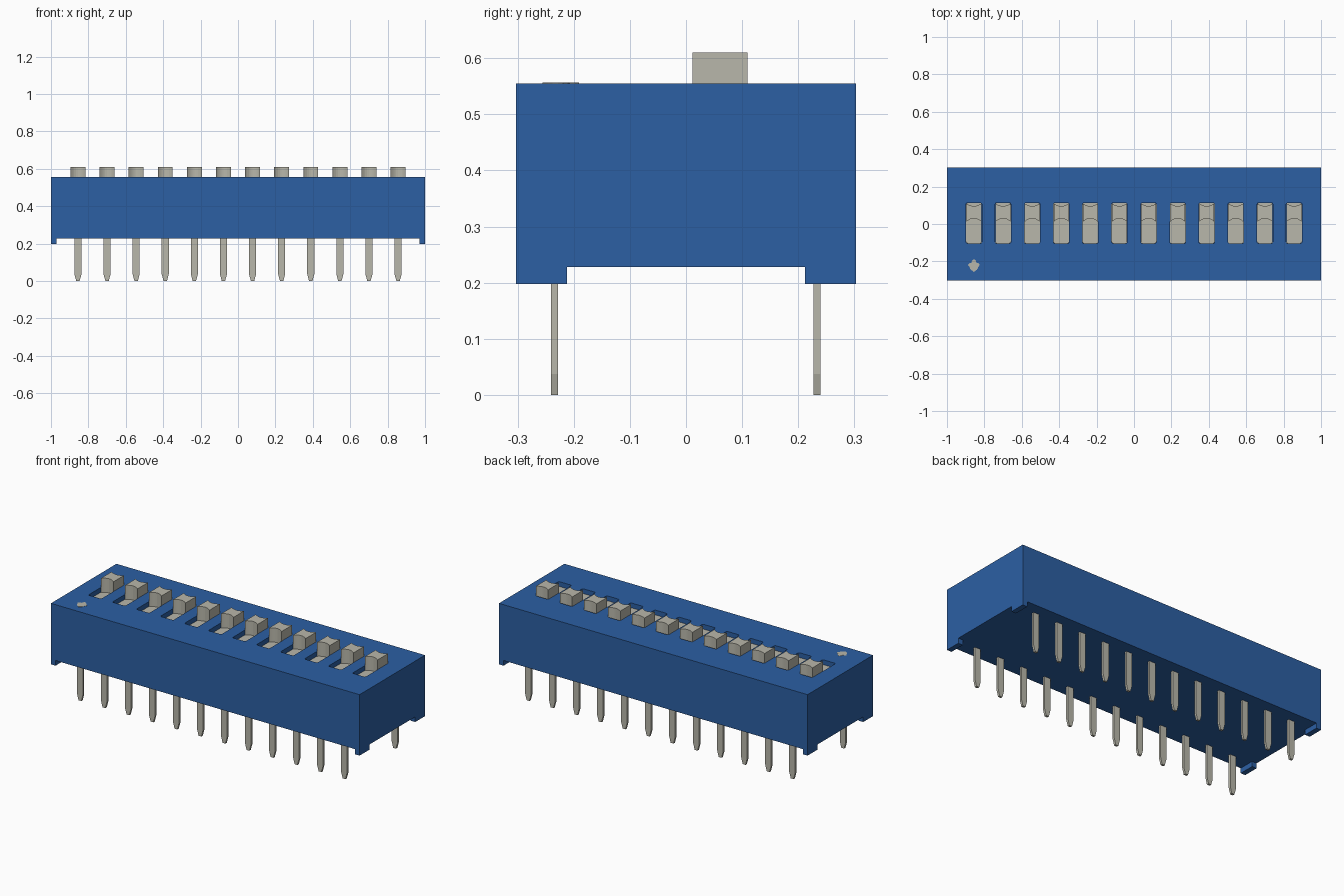
import bpy, bmesh, math

cube = bpy.data.objects.get("Cube")
if cube:
    bpy.data.objects.remove(cube, do_unlink=True)

COUNT, PITCH = 12, 0.1556
XS = [(i - (COUNT - 1) / 2) * PITCH for i in range(COUNT)]
TOP, FLOOR = 0.555, 0.527


def material(name, rgb):
    m = bpy.data.materials.new(name)
    m.use_nodes = True
    m.diffuse_color = (*rgb, 1)
    m.node_tree.nodes["Principled BSDF"].inputs["Base Color"].default_value = (*rgb, 1)
    return m


BLUE = material("blue_plastic", (0.025, 0.115, 0.370))
GREY = material("warm_grey", (0.485, 0.475, 0.405))


def prism(bm, outline, lo, hi, place):
    """Extrude a 2D outline from lo to hi; place maps (a, b, depth) to xyz."""
    rings = [[bm.verts.new(place(a, b, d)) for a, b in outline] for d in (lo, hi)]
    n = len(outline)
    faces = [bm.faces.new(rings[0][::-1]), bm.faces.new(rings[1])]
    for i in range(n):
        j = (i + 1) % n
        faces.append(bm.faces.new((rings[0][i], rings[0][j], rings[1][j], rings[1][i])))
    bmesh.ops.recalc_face_normals(bm, faces=faces)


def box(bm, x0, x1, y0, y1, z0, z1):
    prism(bm, [(x0, y0), (x1, y0), (x1, y1), (x0, y1)], z0, z1,
          lambda a, b, d: (a, b, d))


def finish(bm, name, mat):
    me = bpy.data.meshes.new(name)
    bm.to_mesh(me)
    bm.free()
    me.materials.append(mat)
    ob = bpy.data.objects.new(name, me)
    bpy.context.collection.objects.link(ob)
    return ob


def slot_outline(x, w, y0, y1, r):
    """Rectangle with small rounded corners."""
    pts = []
    corners = ((x + w - r, y1 - r), (x - w + r, y1 - r),
               (x - w + r, y0 + r), (x + w - r, y0 + r))
    for k, (cx, cy) in enumerate(corners):
        for s in range(4):
            a = math.pi / 2 * (k + s / 3)
            pts.append((cx + r * math.cos(a), cy + r * math.sin(a)))
    return pts


def knob_outline(x, w, y0, y1, sag):
    """Rectangle whose front and back edges curve inwards."""
    n = 8
    us = [-1 + 2 * i / n for i in range(n + 1)]
    front = [(x + w * u, y0 + sag * (1 - u * u)) for u in us]
    back = [(x + w * u, y1 - sag * 0.8 * (1 - u * u)) for u in reversed(us)]
    return front + back


# Housing: block with a standoff foot at each corner and a row of pockets on top
bm = bmesh.new()
box(bm, -1, 1, -0.303, 0.303, 0.198, TOP)
housing = finish(bm, "housing", BLUE)

bm = bmesh.new()
box(bm, -0.97, 0.97, -0.5, 0.5, 0.1, 0.228)
box(bm, -1.2, 1.2, -0.212, 0.212, 0.1, 0.228)
for x in XS:
    prism(bm, slot_outline(x, 0.042, -0.104, 0.113, 0.008), 0.49, 0.7,
          lambda a, b, d: (a, b, d))
cutter = finish(bm, "housing_cutter", BLUE)
cutter.hide_render = True

mod = housing.modifiers.new("cuts", "BOOLEAN")
mod.operation = "DIFFERENCE"
mod.solver = "EXACT"
mod.use_self = True
mod.object = cutter
bpy.context.view_layer.objects.active = housing
bpy.ops.object.modifier_apply(modifier=mod.name)
bpy.data.objects.remove(cutter, do_unlink=True)

# Sliders: recessed plate with a raised knob, pushed to the back
for i, x in enumerate(XS, 1):
    bm = bmesh.new()
    prism(bm, slot_outline(x, 0.0415, -0.1035, 0.1125, 0.008), 0.491, FLOOR,
          lambda a, b, d: (a, b, d))
    prism(bm, knob_outline(x, 0.040, 0.012, 0.110, 0.018), FLOOR - 0.01, 0.610,
          lambda a, b, d: (a, b, d))
    finish(bm, f"slider_{i}", GREY)

# Pins: flat blades with tapered tips, in two rows
for side, y in (("front", -0.2345), ("back", 0.2335)):
    for i, x in enumerate(XS, 1):
        bm = bmesh.new()
        blade = [(x - 0.019, 0.24), (x - 0.019, 0.037), (x - 0.009, 0.0),
                 (x + 0.009, 0.0), (x + 0.019, 0.037), (x + 0.019, 0.24)]
        prism(bm, blade, y - 0.0065, y + 0.0065, lambda a, b, d: (a, d, b))
        finish(bm, f"{side}_pin_{i}", GREY)

# Position mark on the top face
half = [(0, -0.034), (0.014, -0.024), (0.021, -0.016), (0.024, -0.006), (0.032, 0.003),
        (0.024, 0.012), (0.014, 0.014), (0.011, 0.024), (0.006, 0.031)]
outline = half + [(-a, b) for a, b in reversed(half[1:])]
bm = bmesh.new()
prism(bm, outline, TOP - 0.002, TOP + 0.0015,
      lambda a, b, d: (XS[0] + a, -0.222 + b, d))
finish(bm, "position_mark", GREY)
